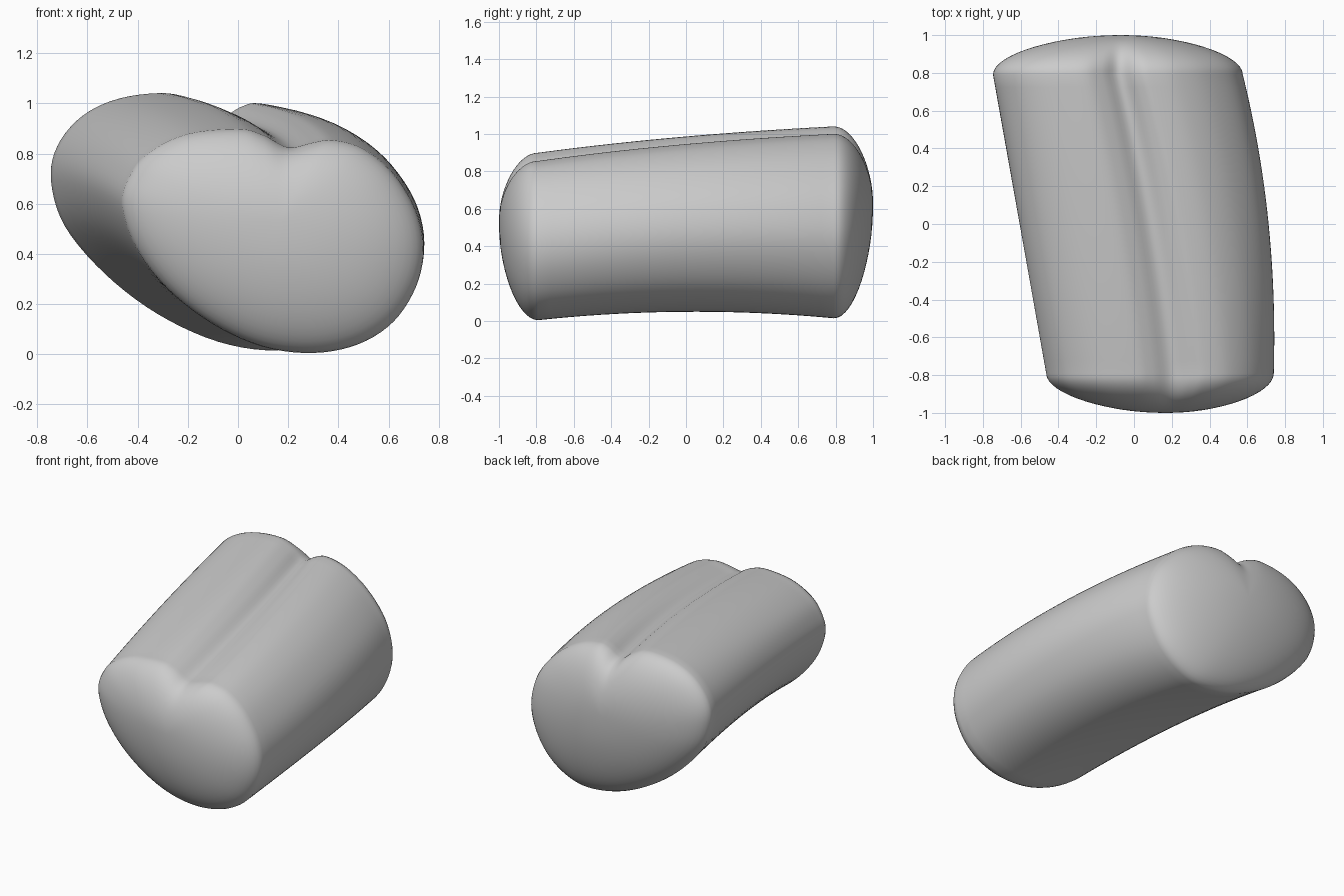
import bpy, bmesh, math
from mathutils import Vector

if "Cube" in bpy.data.objects:
    bpy.data.objects.remove(bpy.data.objects["Cube"])

# Matching cross-sections (x, z) of the two ends, listed clockwise from the left
FRONT = [(-.465, .6), (-.43, .72), (-.35, .81), (-.2, .88), (0, .9), (.1, .875), (.2, .825),
         (.3, .845), (.38, .855), (.5, .82), (.62, .72), (.71, .57), (.74, .42), (.71, .27),
         (.62, .13), (.48, .04), (.3, .005), (.1, .03), (-.1, .12), (-.28, .26), (-.41, .43)]
BACK = [(-.745, .69), (-.72, .83), (-.62, .95), (-.47, 1.02), (-.28, 1.04), (-.17, 1.0), (-.08, .94),
        (.01, .985), (.08, 1.0), (.22, .965), (.38, .86), (.52, .69), (.575, .5), (.55, .33),
        (.46, .17), (.32, .06), (.15, .015), (-.08, .05), (-.32, .16), (-.53, .32), (-.69, .51)]
STEPS, RIM, DOME = 5, 0.79, 0.21


def spline(points):
    """Closed smooth curve through the points."""
    pts, out = [Vector(p) for p in points], []
    n = len(pts)
    for i in range(n):
        a, b, c, d = (pts[(i + k) % n] for k in (-1, 0, 1, 2))
        for s in range(STEPS):
            t = s / STEPS
            out.append(0.5 * (2 * b + (c - a) * t + (2 * a - 5 * b + 4 * c - d) * t * t
                              + (3 * b - a - 3 * c + d) * t ** 3))
    return out


def relax(ring, passes):
    """Soften the groove in a ring."""
    for _ in range(passes):
        ring = [(ring[i - 1] + 2 * ring[i] + ring[(i + 1) % len(ring)]) / 4 for i in range(len(ring))]
    return ring


def dome_rings(ring, side):
    """Shrinking rings of a rounded end cap, from rim to centre."""
    centre = sum(ring, Vector((0, 0))) / len(ring)
    soft = relax(ring, 60)
    rings = []
    for k in range(1, 16):
        a = k / 16 * math.pi / 2
        s, f = math.cos(a), min(1, 1.3 * math.sin(a) ** 2)
        rings.append((side * (RIM + DOME * math.sin(a)),
                      [centre + (p.lerp(q, f) - centre) * s for p, q in zip(ring, soft)]))
    return rings, centre


front, back = spline(FRONT), spline(BACK)
front_cap, front_mid = dome_rings(front, -1)
back_cap, back_mid = dome_rings(back, 1)

# Body rings, bowed gently to the right and upward in the middle
body = []
for k in range(25):
    t = k / 24
    bow = 4 * t * (1 - t)
    ring = []
    for p, q in zip(front, back):
        m = p.lerp(q, t)
        left = -.465 - .28 * t
        ring.append(m + Vector((.055 * bow * (m.x - left) / 1.26, .04 * bow * (1 - .6 * m.y))))
    body.append((RIM * (2 * t - 1), ring))

# Skin all rings into one closed surface
bm = bmesh.new()
loops = [[bm.verts.new((p.x, y, p.y)) for p in ring]
         for y, ring in front_cap[::-1] + body + back_cap]
n = len(front)
for a, b in zip(loops, loops[1:]):
    for i in range(n):
        bm.faces.new((a[i - 1], a[i], b[i], b[i - 1]))
for loop, mid, y in ((loops[0], front_mid, -1), (loops[-1], back_mid, 1)):
    tip = bm.verts.new((mid.x, y, mid.y))
    for i in range(n):
        bm.faces.new((loop[i - 1], loop[i], tip))
bmesh.ops.recalc_face_normals(bm, faces=bm.faces)
for f in bm.faces:
    f.smooth = True

mesh = bpy.data.meshes.new("grooved_body")
bm.to_mesh(mesh)
bm.free()
grey = bpy.data.materials.new("grey")
grey.diffuse_color = (0.6, 0.6, 0.6, 1)
grey.use_nodes = True
grey.node_tree.nodes["Principled BSDF"].inputs["Base Color"].default_value = grey.diffuse_color
mesh.materials.append(grey)
bpy.context.collection.objects.link(bpy.data.objects.new("grooved_body", mesh))
